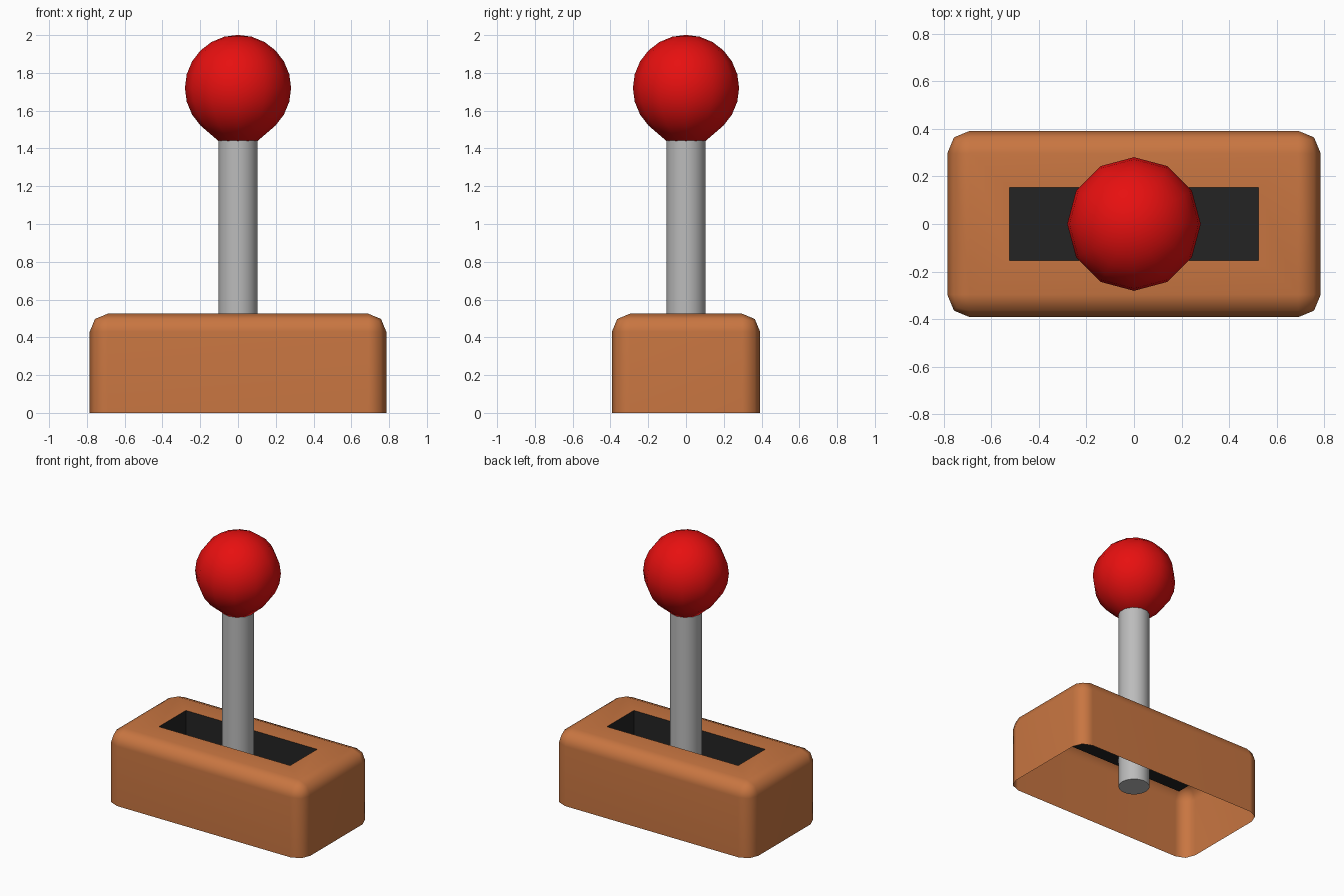
import bpy, bmesh, math

if "Cube" in bpy.data.objects:
    bpy.data.objects.remove(bpy.data.objects["Cube"])


def material(name, rgb):
    m = bpy.data.materials.new(name)
    m.diffuse_color = (*rgb, 1)
    m.use_nodes = True
    m.node_tree.nodes["Principled BSDF"].inputs["Base Color"].default_value = m.diffuse_color
    return m


def finish(bm, name, mats, angle):
    bmesh.ops.recalc_face_normals(bm, faces=bm.faces)
    me = bpy.data.meshes.new(name)
    bm.to_mesh(me)
    bm.free()
    ob = bpy.data.objects.new(name, me)
    bpy.context.collection.objects.link(ob)
    for m in mats:
        me.materials.append(m)
    bpy.ops.object.select_all(action='DESELECT')
    ob.select_set(True)
    bpy.context.view_layer.objects.active = ob
    bpy.ops.object.shade_smooth_by_angle(angle=math.radians(angle))
    return ob


def lathe(name, profile, sides, mat, angle):
    bm = bmesh.new()
    verts = [bm.verts.new((r, 0, z)) for r, z in profile]
    edges = [bm.edges.new(p) for p in zip(verts, verts[1:])]
    bmesh.ops.spin(bm, geom=verts + edges, cent=(0, 0, 0), axis=(0, 0, 1),
                   angle=math.tau, steps=sides, use_duplicate=False)
    bmesh.ops.remove_doubles(bm, verts=bm.verts, dist=1e-4)
    return finish(bm, name, [mat], angle)


brown = material("copper brown", (0.58, 0.18, 0.053))
black = material("slot black", (0.017, 0.017, 0.017))
grey = material("metal grey", (0.5, 0.5, 0.5))
red = material("knob red", (0.8, 0.005, 0.005))

# Housing: open-bottomed box with rounded top and vertical edges
HX, HY, HZ = 0.785, 0.392, 0.525
bm = bmesh.new()
bmesh.ops.create_cube(bm, size=1)
for v in bm.verts:
    v.co = (v.co.x * 2 * HX, v.co.y * 2 * HY, (v.co.z + 0.5) * HZ)
bottom = [f for f in bm.faces if f.calc_center_median().z < 0.01]
bmesh.ops.delete(bm, geom=bottom, context='FACES_ONLY')
rounded = [e for e in bm.edges if max(v.co.z for v in e.verts) > 0.1]
bmesh.ops.bevel(bm, geom=rounded, offset=0.095, offset_type='OFFSET',
                segments=2, profile=0.5, affect='EDGES')

# Slot: inset rectangle in the top, pushed down into a dark well
top = max(bm.faces, key=lambda f: (round(f.calc_center_median().z, 4), f.calc_area()))
bmesh.ops.inset_individual(bm, faces=[top], thickness=0.05)
for v in top.verts:
    v.co = (math.copysign(0.523, v.co.x), math.copysign(0.153, v.co.y), HZ)
well = bmesh.ops.extrude_face_region(bm, geom=[top])["geom"]
for v in (g for g in well if isinstance(g, bmesh.types.BMVert)):
    v.co.z = 0.335
if top.is_valid:
    bmesh.ops.delete(bm, geom=[top], context='FACES_ONLY')
for f in bm.faces:
    f.material_index = int(all(abs(v.co.x) < 0.53 and abs(v.co.y) < 0.16 for v in f.verts))
housing = finish(bm, "housing", [brown, black], 50)
wn = housing.modifiers.new("even_shading", 'WEIGHTED_NORMAL')
wn.keep_sharp = True

# Lever shaft
lathe("lever_shaft", [(0, 0.11), (0.104, 0.11), (0.104, 1.46), (0, 1.46)], 24, grey, 40)

# Ball knob, drawn in at the bottom to meet the shaft
R, CZ = 0.281, 1.72
ball = [(R * math.sin(math.radians(a)), CZ + R * math.cos(math.radians(a)))
        for a in range(0, 136, 15)]
lathe("ball_knob", ball + [(0.104, 1.44), (0, 1.44)], 12, red, 50)
